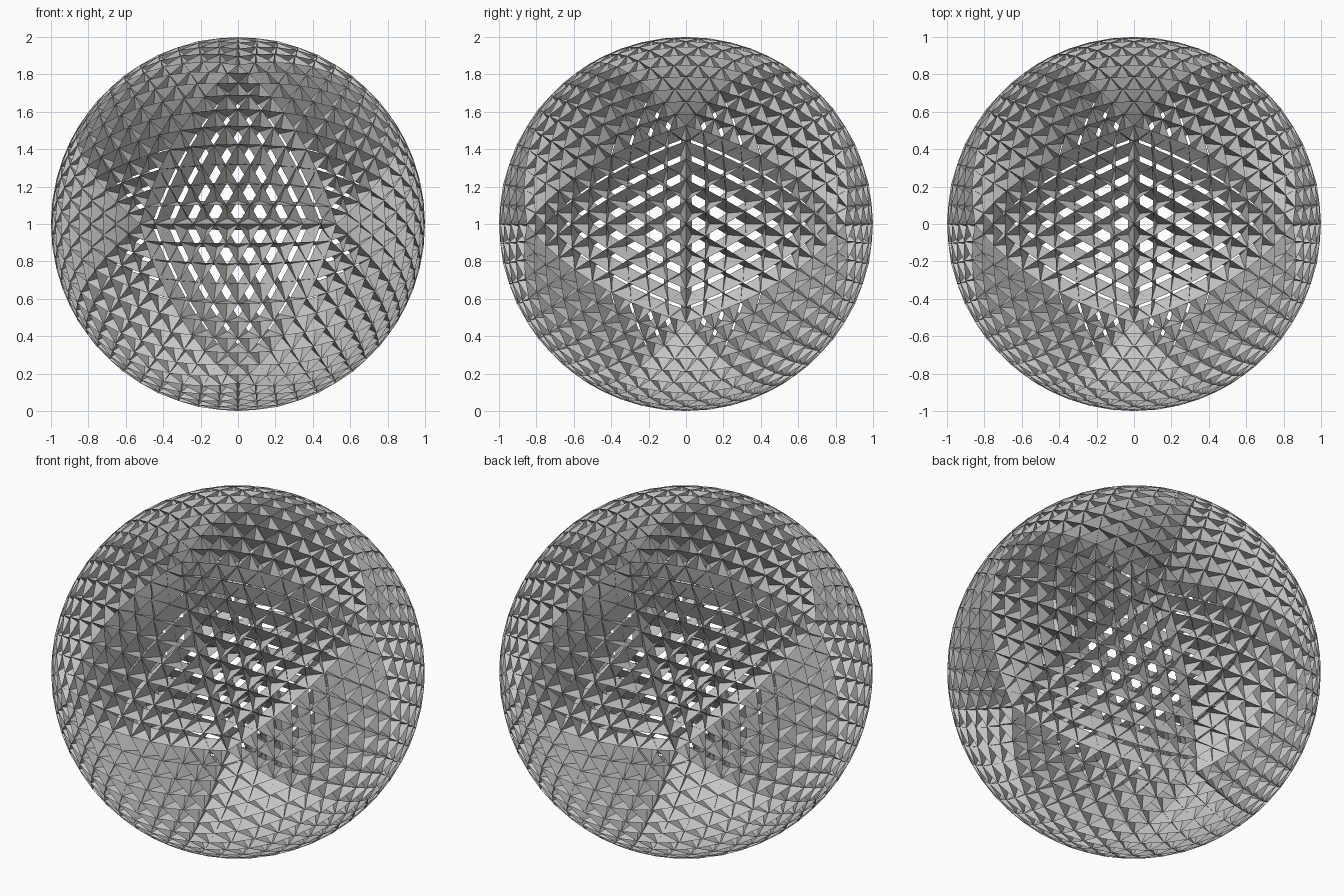
import bpy, bmesh, math
from mathutils import Vector
from itertools import combinations

if "Cube" in bpy.data.objects:
    bpy.data.objects.remove(bpy.data.objects["Cube"], do_unlink=True)

N = 10                         # rows of cells on each large face
DEPTH = math.sqrt(2 / 3)       # height of a regular tetrahedron per unit edge

grey = bpy.data.materials.new("light grey")
grey.use_nodes = True
grey.diffuse_color = (0.55, 0.55, 0.55, 1)
grey.node_tree.nodes["Principled BSDF"].inputs["Base Color"].default_value = (0.55, 0.55, 0.55, 1)

# corners of the large base solid
phi = (1 + math.sqrt(5)) / 2
corners = []
for a in (-1, 1):
    for b in (-phi, phi):
        corners += [Vector((a, b, 0)), Vector((0, a, b)), Vector((b, 0, a))]
large_faces = [t for t in combinations(corners, 3)
               if all((p - q).length < 2.1 for p, q in combinations(t, 2))]

bm = bmesh.new()


def wall(p, q, r):
    """Thin triangular wall, turned to the outside."""
    normal = (q - p).cross(r - p)
    if normal.dot(p + q + r) < 0:
        q, r = r, q
    bm.faces.new([bm.verts.new(v) for v in (p, q, r)])


for a, b, c in large_faces:
    def rim(i, j):
        return (a * (N - i - j) + b * i + c * j).normalized()

    # inward pockets under the upright cells
    tips = {}
    for i in range(N):
        for j in range(N - i):
            tri = [rim(i, j), rim(i + 1, j), rim(i, j + 1)]
            edge = sum((p - q).length for p, q in combinations(tri, 2)) / 3
            centre = sum(tri, Vector()) / 3
            tips[i, j] = centre - centre.normalized() * edge * DEPTH
            for p, q in combinations(tri, 2):
                wall(p, q, tips[i, j])

    # struts that narrow the open cells between the pockets
    for i in range(N - 1):
        for j in range(N - 1 - i):
            low, right, left = tips[i, j], tips[i + 1, j], tips[i, j + 1]
            wall(rim(i + 1, j), low, right)
            wall(rim(i, j + 1), low, left)
            wall(rim(i + 1, j + 1), right, left)

bmesh.ops.remove_doubles(bm, verts=bm.verts, dist=0.0005)
bmesh.ops.translate(bm, verts=bm.verts, vec=(0, 0, 1))
mesh = bpy.data.meshes.new("lattice_sphere")
bm.to_mesh(mesh)
bm.free()
mesh.materials.append(grey)
bpy.context.collection.objects.link(bpy.data.objects.new("lattice_sphere", mesh))
